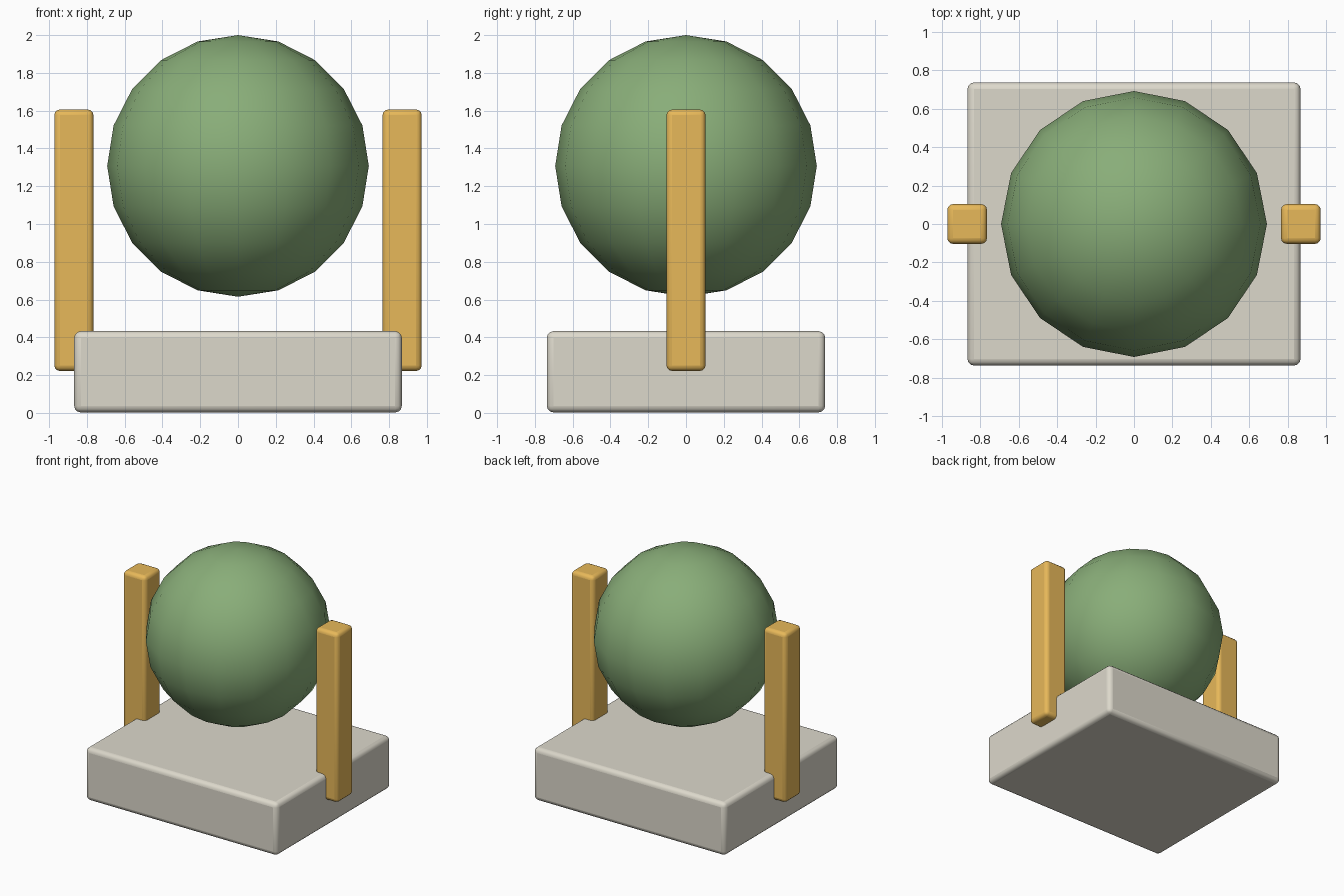
import bpy

if "Cube" in bpy.data.objects:
    bpy.data.objects.remove(bpy.data.objects["Cube"])


def paint(obj, name, rgb):
    mat = bpy.data.materials.new(name)
    mat.diffuse_color = (*rgb, 1)
    mat.use_nodes = True
    mat.node_tree.nodes["Principled BSDF"].inputs["Base Color"].default_value = mat.diffuse_color
    obj.data.materials.append(mat)


def rounded_box(name, size, center, radius):
    bpy.ops.mesh.primitive_cube_add(size=1, location=center)
    obj = bpy.context.object
    obj.name = name
    obj.scale = size
    bpy.ops.object.transform_apply(location=False, rotation=False, scale=True)
    bevel = obj.modifiers.new("rounded_edges", 'BEVEL')
    bevel.width = radius
    bevel.segments = 3
    bpy.ops.object.shade_smooth_by_angle()
    return obj


# Base block
base = rounded_box("base", (1.735, 1.474, 0.43), (0, 0, 0.2175), 0.035)
paint(base, "cream", (0.72, 0.69, 0.6))

# Side posts sunk halfway into the base ends
for side, sx in (("left", -1), ("right", 1)):
    post = rounded_box(side + "_post", (0.207, 0.207, 1.384),
                       (sx * 0.869, 0, 0.914), 0.03)
    paint(post, side + "_amber", (0.8, 0.48, 0.1))

# Floating ball, smooth shaded with a low-poly outline
bpy.ops.mesh.primitive_uv_sphere_add(segments=16, ring_count=10,
                                     radius=0.6925, location=(0, 0, 1.3075))
ball = bpy.context.object
ball.name = "ball"
bpy.ops.object.shade_smooth()
paint(ball, "green", (0.25, 0.42, 0.19))
